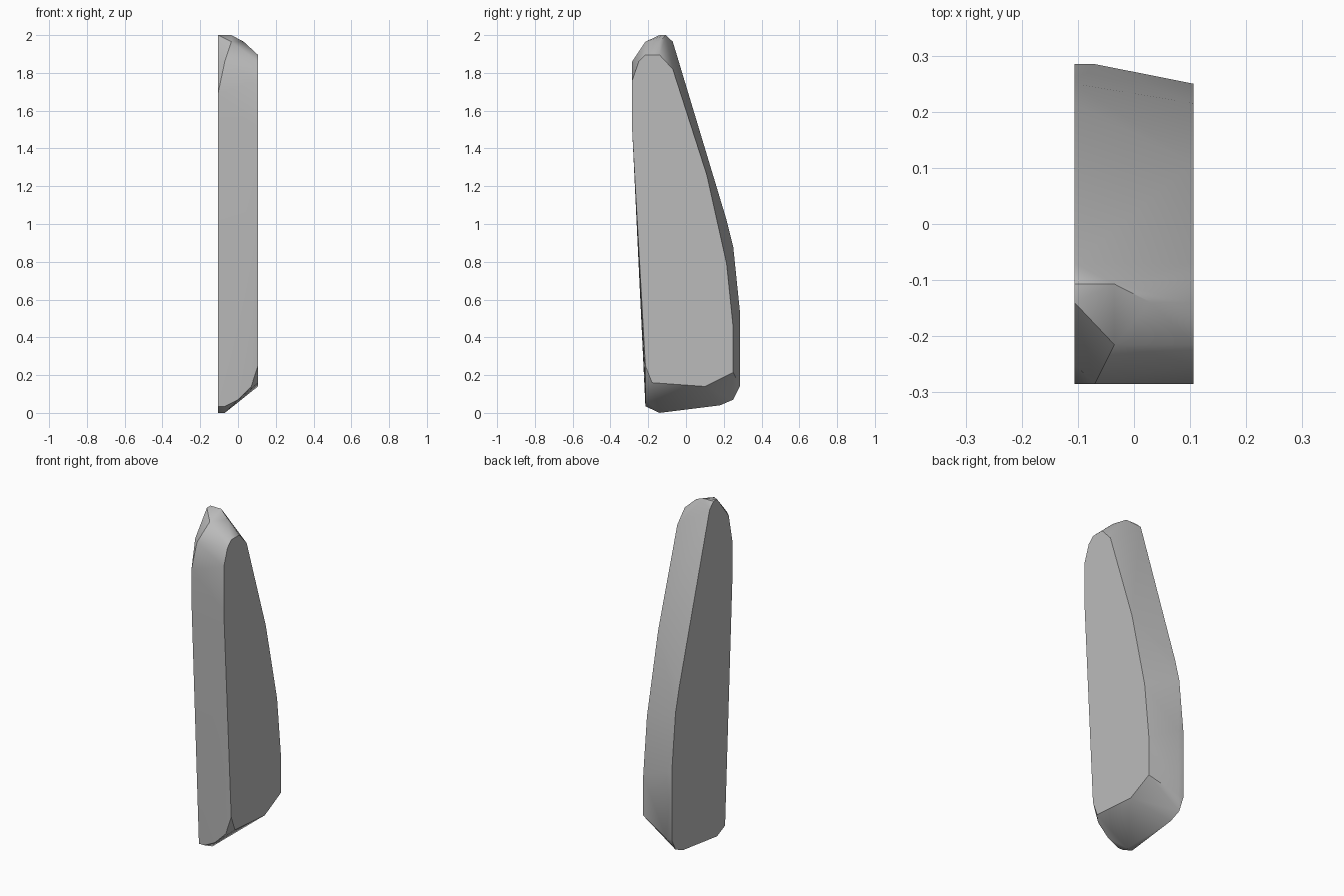
import bpy
import bmesh
import math

cube = bpy.data.objects.get("Cube")
if cube:
    bpy.data.objects.remove(cube, do_unlink=True)

HALF = 0.106

# Broad flat outline on the left (-x) side, as (y, z)
tall_side = [(-0.215, 0.035), (-0.14, 0), (0.18, 0.04), (0.25, 0.07),
             (0.285, 0.14), (0.285, 0.54), (0.25, 0.88), (0.215, 1.02),
             (-0.07, 1.965), (-0.107, 2), (-0.14, 2), (-0.25, 1.86),
             (-0.285, 1.69), (-0.285, 1.5)]

# Shorter outline on the +x side, as (y, z)
short_side = [(-0.215, 0.25), (-0.18, 0.16), (0.10, 0.14), (0.25, 0.215),
              (0.25, 0.45), (0.215, 0.79), (0.11, 1.26), (-0.07, 1.82),
              (-0.14, 1.895), (-0.215, 1.895), (-0.25, 1.86),
              (-0.285, 1.76), (-0.285, 1.5)]

# Rounded tip and foot between the two sides
between = [(-0.035, -0.107, 2), (0.03, -0.14, 1.965), (-0.035, -0.215, 1.965),
           (-0.07, -0.285, 1.86), (-0.07, -0.14, 0), (-0.07, -0.215, 0.035),
           (0, -0.215, 0.07), (0.07, -0.215, 0.14), (-0.07, 0.285, 0.14),
           (-0.07, 0.285, 0.54)]

points = [(-HALF, y, z) for y, z in tall_side]
points += [(HALF, y, z) for y, z in short_side]
points += between

# Wrap the outlines into one convex stone slab
bm = bmesh.new()
for p in points:
    bm.verts.new(p)
hull = bmesh.ops.convex_hull(bm, input=bm.verts[:])
spare = {g for g in hull["geom_interior"] + hull["geom_unused"]
         if isinstance(g, bmesh.types.BMVert)}
bmesh.ops.delete(bm, geom=list(spare), context="VERTS")
bmesh.ops.dissolve_limit(bm, angle_limit=math.radians(1),
                         verts=bm.verts[:], edges=bm.edges[:])
bmesh.ops.recalc_face_normals(bm, faces=bm.faces[:])
mesh = bpy.data.meshes.new("stone_slab")
bm.to_mesh(mesh)
bm.free()
slab = bpy.data.objects.new("stone_slab", mesh)
bpy.context.collection.objects.link(slab)

# Plain grey stone
grey = bpy.data.materials.new("stone_grey")
grey.use_nodes = True
colour = (0.5, 0.5, 0.5, 1)
grey.diffuse_color = colour
grey.node_tree.nodes["Principled BSDF"].inputs["Base Color"].default_value = colour
mesh.materials.append(grey)

# Soft facets with crisp side edges
bpy.ops.object.select_all(action="DESELECT")
slab.select_set(True)
bpy.context.view_layer.objects.active = slab
bpy.ops.object.shade_smooth_by_angle(angle=math.radians(35))
